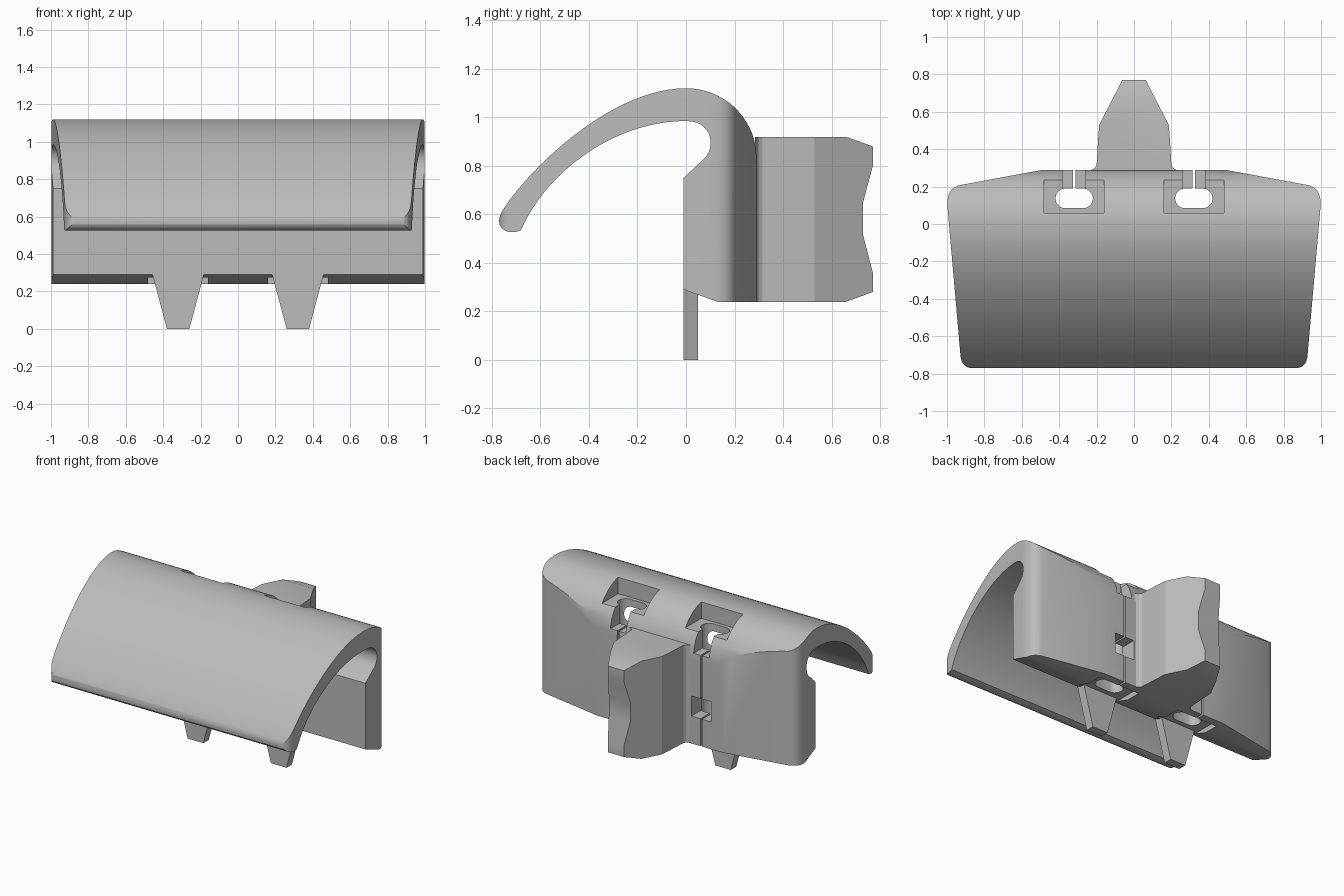
import bpy, bmesh, math
from mathutils import Vector
from mathutils.geometry import interpolate_bezier

cube = bpy.data.objects.get("Cube")
if cube:
    bpy.data.objects.remove(cube, do_unlink=True)

grey = bpy.data.materials.new("plain grey")
grey.use_nodes = True
grey.diffuse_color = (0.5, 0.5, 0.5, 1)
grey.node_tree.nodes["Principled BSDF"].inputs["Base Color"].default_value = grey.diffuse_color


def curve(a, b, c, d, n=14):
    """Points along a bezier, without the last one."""
    pts = interpolate_bezier(*[Vector((*p, 0)) for p in (a, b, c, d)], n)
    return [(p.x, p.y) for p in pts[:-1]]


def prism(name, pts, axis, lo, hi):
    """Extrude an outline along x (outline is y,z), y (x,z) or z (x,y)."""
    place = {"x": lambda u, v, w: (w, u, v),
             "y": lambda u, v, w: (u, w, v),
             "z": lambda u, v, w: (u, v, w)}[axis]
    bm = bmesh.new()
    face = bm.faces.new([bm.verts.new(place(u, v, lo)) for u, v in pts])
    top = bmesh.ops.extrude_face_region(bm, geom=[face])["geom"]
    offset = Vector(place(0, 0, hi - lo))
    bmesh.ops.translate(bm, vec=offset, verts=[g for g in top if isinstance(g, bmesh.types.BMVert)])
    bmesh.ops.recalc_face_normals(bm, faces=bm.faces)
    mesh = bpy.data.meshes.new(name)
    bm.to_mesh(mesh)
    bm.free()
    mesh.materials.append(grey)
    obj = bpy.data.objects.new(name, mesh)
    bpy.context.collection.objects.link(obj)
    return obj


def box(name, x0, x1, y0, y1, z0, z1):
    return prism(name, [(x0, y0), (x1, y0), (x1, y1), (x0, y1)], "z", z0, z1)


def combine(obj, cutter, operation):
    """Apply a boolean and discard the cutter."""
    mod = obj.modifiers.new("cut", "BOOLEAN")
    mod.operation, mod.object, mod.solver = operation, cutter, "EXACT"
    bpy.context.view_layer.update()
    deps = bpy.context.evaluated_depsgraph_get()
    mesh = bpy.data.meshes.new_from_object(obj.evaluated_get(deps))
    obj.modifiers.clear()
    obj.data = mesh
    bpy.data.objects.remove(cutter, do_unlink=True)


def mirrored(half):
    return half + [(-x, y) for x, y in reversed(half)]


# Hooked shell: side profile limited by the tapered plan outline
profile = (curve((-.765, .60), (-.69, .74), (-.33, 1.12), (0, 1.12), 28)
           + curve((0, 1.12), (.17, 1.12), (.29, .98), (.29, .84), 18)
           + [(.29, .84), (.29, .24), (.13, .24), (-.01, .29), (-.01, .75)]
           + curve((.08, .835), (.12, .88), (.11, .985), (0, .985))
           + curve((0, .985), (-.3, .985), (-.58, .77), (-.68, .535), 24)
           + curve((-.68, .535), (-.73, .51), (-.79, .54), (-.765, .60), 8))
shell = prism("hooked_shell", profile, "x", -1.1, 1.1)
plan = mirrored([(.48, .291)]
                + curve((.93, .208), (.98, .195), (1, .16), (.998, .10), 9)
                + [(.998, .10)]
                + curve((.928, -.70), (.925, -.75), (.90, -.771), (.86, -.771), 9)
                + [(.86, -.771)])
combine(shell, prism("plan_cutter", plan, "z", -.2, 1.4), "INTERSECT")

# Slotted sockets on both sides
for s in (-1, 1):
    c = s * .32
    r, half = .053, .047
    oval = []
    for i in range(24):
        a = math.tau * (i + .5) / 24
        oval.append((c + math.copysign(half, math.cos(a)) + r * math.cos(a), .137 + r * math.sin(a)))
    cutters = [
        box("top_pocket", c - .16, c + .16, .06, .236, 1.0, 1.3),
        box("bottom_pocket", c - .16, c + .16, .03, .235, .1, .278),
        box("back_notch", c - .06, c + .06, .15, .4, .87, 1.3),
        box("square_window", c - .075, c + .075, .14, .4, .43, .57),
        box("slit", c - .006, c + .006, .14, .4, .1, 1.3),
        prism("oval_hole", oval, "z", .1, 1.3),
    ]
    for cutter in cutters:
        combine(shell, cutter, "DIFFERENCE")

# Tapered feet under the front wall
feet = []
for s, side in ((1, "left"), (-1, "right")):
    c = s * .32
    outline = [(c - .06, 0), (c + .06, 0), (c + .14, .30), (c - .14, .30)]
    feet.append(prism(side + "_foot", outline, "y", -.01, .05))

# Rear arm: tapered plan, with a notched tip seen from the side
arm_plan = mirrored([(.235, .285), (.21, .298), (.2, .315), (.192, .45),
                     (.186, .53), (.057, .78)])
arm = prism("rear_arm", arm_plan, "z", .1, 1.1)
arm_side = [(.2, .24), (.66, .24), (.77, .28), (.77, .36), (.73, .515),
            (.73, .65), (.77, .80), (.77, .88), (.66, .92), (.2, .92)]
combine(arm, prism("arm_cutter", arm_side, "x", -.5, .5), "INTERSECT")

# Smooth the curved surfaces, keep edges crisp
for obj in [shell, arm] + feet:
    bpy.ops.object.select_all(action="DESELECT")
    obj.select_set(True)
    bpy.context.view_layer.objects.active = obj
    bpy.ops.object.shade_smooth_by_angle(angle=math.radians(22))
